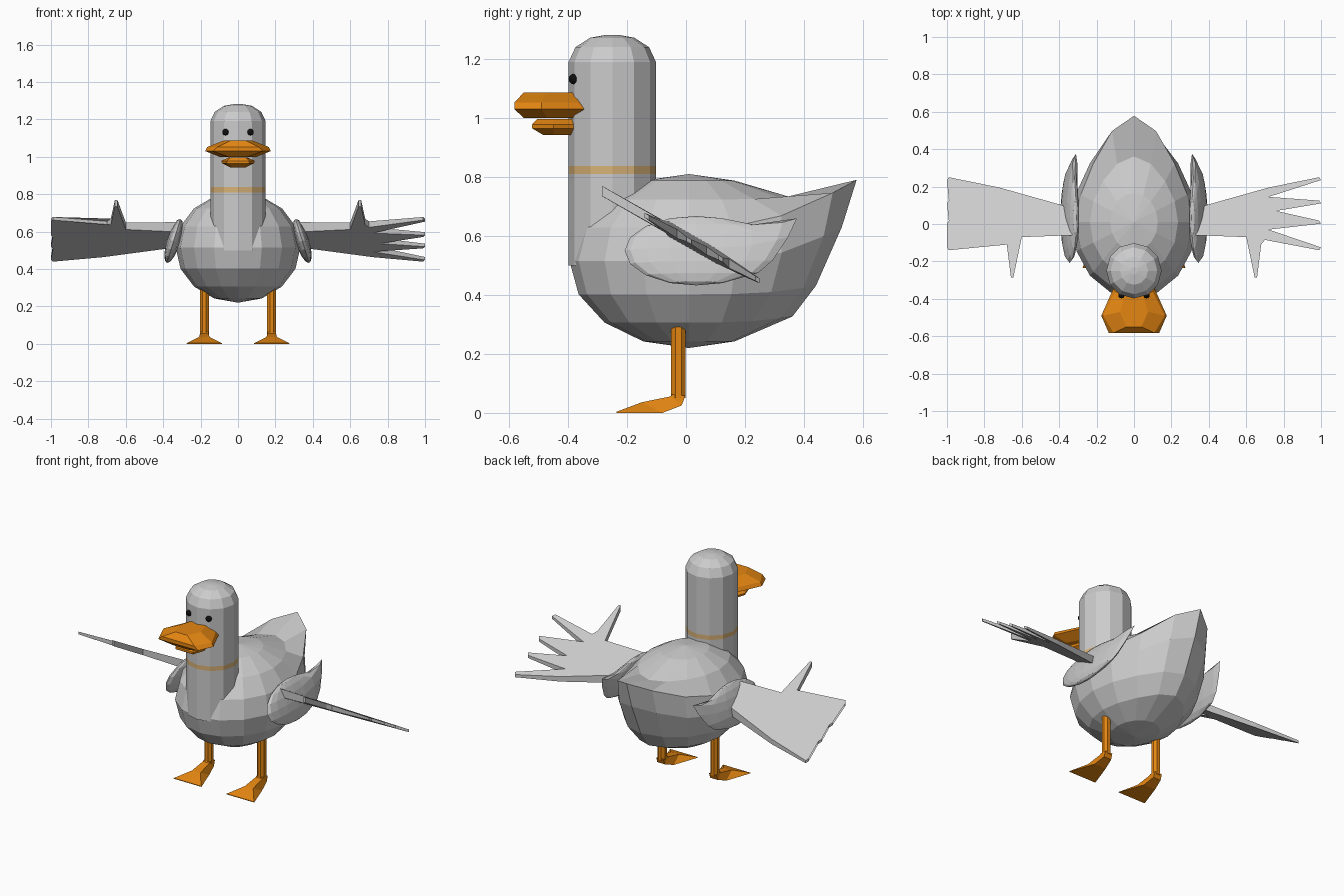
import bpy, bmesh, math
from mathutils import Vector, Matrix

if "Cube" in bpy.data.objects:
    bpy.data.objects.remove(bpy.data.objects["Cube"])


def material(name, rgb):
    m = bpy.data.materials.new(name)
    m.diffuse_color = (*rgb, 1)
    m.use_nodes = True
    m.node_tree.nodes["Principled BSDF"].inputs["Base Color"].default_value = m.diffuse_color
    return m


GREY = material("feather grey", (0.6, 0.6, 0.6))
ORANGE = material("bill orange", (0.78, 0.24, 0.006))
TAN = material("band tan", (0.68, 0.44, 0.18))
BLACK = material("eye black", (0.005, 0.005, 0.005))


def finish(name, bm, *mats):
    bmesh.ops.recalc_face_normals(bm, faces=bm.faces)
    me = bpy.data.meshes.new(name)
    bm.to_mesh(me)
    bm.free()
    for m in mats:
        me.materials.append(m)
    ob = bpy.data.objects.new(name, me)
    bpy.context.collection.objects.link(ob)
    return ob


def loft(rings):
    """Skin a list of equal closed rings and cap both ends."""
    bm = bmesh.new()
    vr = [[bm.verts.new(p) for p in r] for r in rings]
    n = len(vr[0])
    for a, b in zip(vr, vr[1:]):
        for i in range(n):
            j = (i + 1) % n
            bm.faces.new((a[i], a[j], b[j], b[i]))
    bm.faces.new(vr[0])
    bm.faces.new(vr[-1])
    return bm


def circle(r, z, n, cx=0, cy=0, turn=0):
    return [(cx + r * math.sin(2 * math.pi * (i + turn) / n),
             cy + r * math.cos(2 * math.pi * (i + turn) / n), z) for i in range(n)]


# Sphere whose rear is drawn out into an upturned tail
TAIL = {-2: (.16, .07), -1: (.14, .10), 0: (.28, .39), 1: (.48, .55), 2: (.16, .02)}


def tailed_ball(name, centre, size, tilt=0):
    bm = bmesh.new()
    bmesh.ops.create_uvsphere(bm, u_segments=16, v_segments=8, radius=1)
    for v in bm.verts:
        ring = round(math.degrees(math.asin(max(-1, min(1, v.co.z)))) / 22.5)
        dy, dz = TAIL.get(ring, (0, 0))
        w = max(0, v.co.y / max(.01, math.hypot(v.co.x, v.co.y))) ** 4
        v.co += Vector((0, dy * w, dz * w))
        v.co = Vector([c * s for c, s in zip(v.co, size)])
    bm.transform(Matrix.Translation(centre) @ Matrix.Rotation(tilt, 4, 'Y'))
    return finish(name, bm, GREY)


tailed_ball("body", (0, .01, .515), (.333, .405, .295))

# Neck and domed head with a painted band
profile = [(.148, .5), (.148, .81), (.148, .837), (.148, 1.19),
           (.125, 1.24), (.075, 1.272), (.02, 1.282)]
neck = finish("neck_and_head", loft([circle(r, z, 12, 0, -.25) for r, z in profile]), GREY, TAN)
for p in neck.data.polygons:
    if .815 < p.center.z < .83:
        p.material_index = 1


# Bill halves: half outline (x, y) lofted through heights
def bill(name, layers):
    rings = []
    for z, half in layers:
        rings.append([(x, y, z) for x, y in half] + [(-x, y, z) for x, y in reversed(half)])
    finish(name, loft(rings), ORANGE)


bill("upper_bill", [
    (1.0, [(.05, -.38), (.10, -.47), (.05, -.55)]),
    (1.03, [(.11, -.345), (.175, -.49), (.135, -.582)]),
    (1.052, [(.10, -.36), (.165, -.49), (.11, -.582)]),
    (1.087, [(.05, -.385), (.075, -.47), (.04, -.55)])])
bill("lower_bill", [
    (.943, [(.03, -.39), (.04, -.45), (.03, -.485)]),
    (.965, [(.06, -.37), (.085, -.45), (.06, -.522)]),
    (.978, [(.06, -.37), (.09, -.45), (.06, -.522)]),
    (.996, [(.04, -.38), (.05, -.45), (.04, -.505)])])

# Open wing outline (x, y) from the root round the feathers to the thumb
WING = [(.33, .085), (.40, .105), (.72, .195), (.99, .25), (1, .235), (.72, .145),
        (.99, .125), (1, .11), (.76, .07), (.99, .018), (1, .002), (.72, -.03),
        (1, -.125), (.99, -.14), (.70, -.085), (.68, -.11), (.658, -.285),
        (.645, -.285), (.60, -.07), (.33, -.06)]

for side, s in (("left", 1), ("right", -1)):
    # Eye
    bm = bmesh.new()
    bmesh.ops.create_uvsphere(bm, u_segments=10, v_segments=6, radius=.018)
    bmesh.ops.translate(bm, verts=bm.verts, vec=(s * .067, -.38, 1.132))
    finish(side + "_eye", bm, BLACK)

    # Folded shoulder of the wing, leaning inward at the top
    tailed_ball(side + "_shoulder", (s * .344, .035, .55), (.036, .243, .123), -s * .3)

    # Feathered wing blade, thinning outward
    rings = []
    for k in (-1, 1):
        rings.append([])
        for x, y in WING:
            t = .026 - .018 * (x - .33) / .67
            rings[-1].append((s * x, y, .59 - .57 * y + k * t))
    bm = loft(rings)
    bmesh.ops.triangulate(bm, faces=[f for f in bm.faces if len(f.verts) > 4])
    finish(side + "_wing", bm, GREY)

    # Leg
    finish(side + "_leg", loft([circle(.026, z, 8, s * .18, -.026, .5) for z in (.05, .295)]), ORANGE)

    # Webbed foot: wide toe edge, sloping up to the ankle
    def section(w, y0, z0, y1, z1):
        c = s * .18
        return [(c - w[0], y0, z0), (c + w[0], y0, z0), (c + w[1], y1, z1), (c - w[1], y1, z1)]
    finish(side + "_foot", loft([
        section((.095, .093), -.235, 0, -.235, .004),
        section((.04, .028), -.08, 0, -.15, .036),
        section((.026, .022), -.015, .025, -.052, .056),
        section((.024, .022), -.002, .058, -.048, .062)]), ORANGE)
